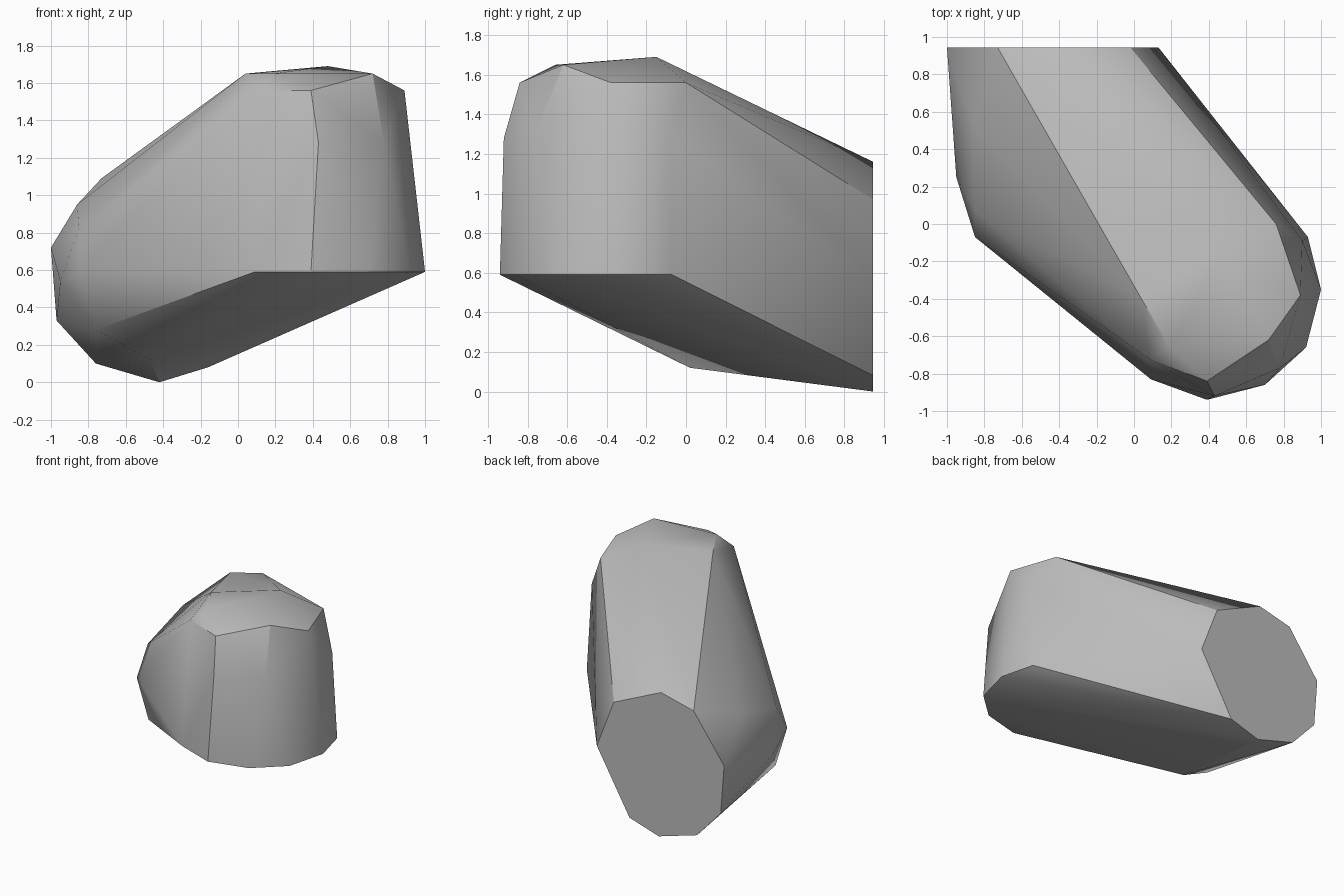
import bpy
import bmesh
import math
from mathutils import Vector

# Remove the default cube
default_cube = bpy.data.objects.get("Cube")
if default_cube:
    bpy.data.objects.remove(default_cube, do_unlink=True)


def make_material(name, colour):
    material = bpy.data.materials.new(name)
    material.use_nodes = True
    material.diffuse_color = colour
    shader = next(n for n in material.node_tree.nodes if n.type == "BSDF_PRINCIPLED")
    shader.inputs["Base Color"].default_value = colour
    return material


def on_plane_y(y, profile):
    """Place an x, z profile on an upright plane."""
    return [Vector((x, y, z)) for x, z in profile]


def on_plane_z(z, profile):
    """Place an x, y profile on a level plane."""
    return [Vector((x, y, z)) for x, y in profile]


def make_convex_solid(name, corners, material):
    """Wrap the chiselled corners in one convex skin."""
    mesh = bpy.data.meshes.new(name)
    bm = bmesh.new()
    for corner in corners:
        bm.verts.new(corner)
    hull = bmesh.ops.convex_hull(bm, input=bm.verts[:])
    leftovers = [g for g in hull["geom_interior"] if isinstance(g, bmesh.types.BMVert)]
    bmesh.ops.delete(bm, geom=leftovers, context="VERTS")
    bmesh.ops.dissolve_limit(bm, angle_limit=math.radians(1),
                             verts=bm.verts[:], edges=bm.edges[:])
    bmesh.ops.recalc_face_normals(bm, faces=bm.faces[:])
    bm.to_mesh(mesh)
    bm.free()
    mesh.materials.append(material)
    solid = bpy.data.objects.new(name, mesh)
    bpy.context.collection.objects.link(solid)
    return solid


# Flat cut end at the back
back_cut = on_plane_y(.945, [
    (-1, .72), (-.97, .33), (-.76, .1), (-.42, 0), (-.16, .08),
    (.13, .58), (-.02, .97), (-.44, 1.16), (-.73, 1.09)])

# Level rim around the rounded front end
front_rim = on_plane_z(.59, [
    (.09, -.83), (.39, -.94), (.7, -.86),
    (.92, -.66), (1, -.35), (.93, -.07)])

# Upper girdle, shoulder and crown of the front end
girdle = on_plane_z(1.28, [(.43, -.92), (.78, -.77), (.9, -.09)])
shoulder = on_plane_z(1.56, [(.08, -.72), (.39, -.84), (.89, -.38), (.76, 0)])
crown = on_plane_z(1.65, [(.04, -.4), (.19, -.66), (.72, -.62)])
peak = [Vector((.48, -.15, 1.69))]

# Chipped flank and underside
flank = [Vector(p) for p in (
    (-.76, -.05, .28), (-.85, -.07, .6), (-.85, .07, .82),
    (-.86, .53, .95), (-.95, .25, .54), (-.47, .02, .12))]

stone_grey = make_material("stone grey", (.5, .5, .5, 1))
rock = make_convex_solid(
    "rock", back_cut + front_rim + girdle + shoulder + crown + peak + flank, stone_grey)

# Smooth shading with crisp ridges
bpy.ops.object.select_all(action="DESELECT")
rock.select_set(True)
bpy.context.view_layer.objects.active = rock
bpy.ops.object.shade_smooth_by_angle(angle=math.radians(30))
